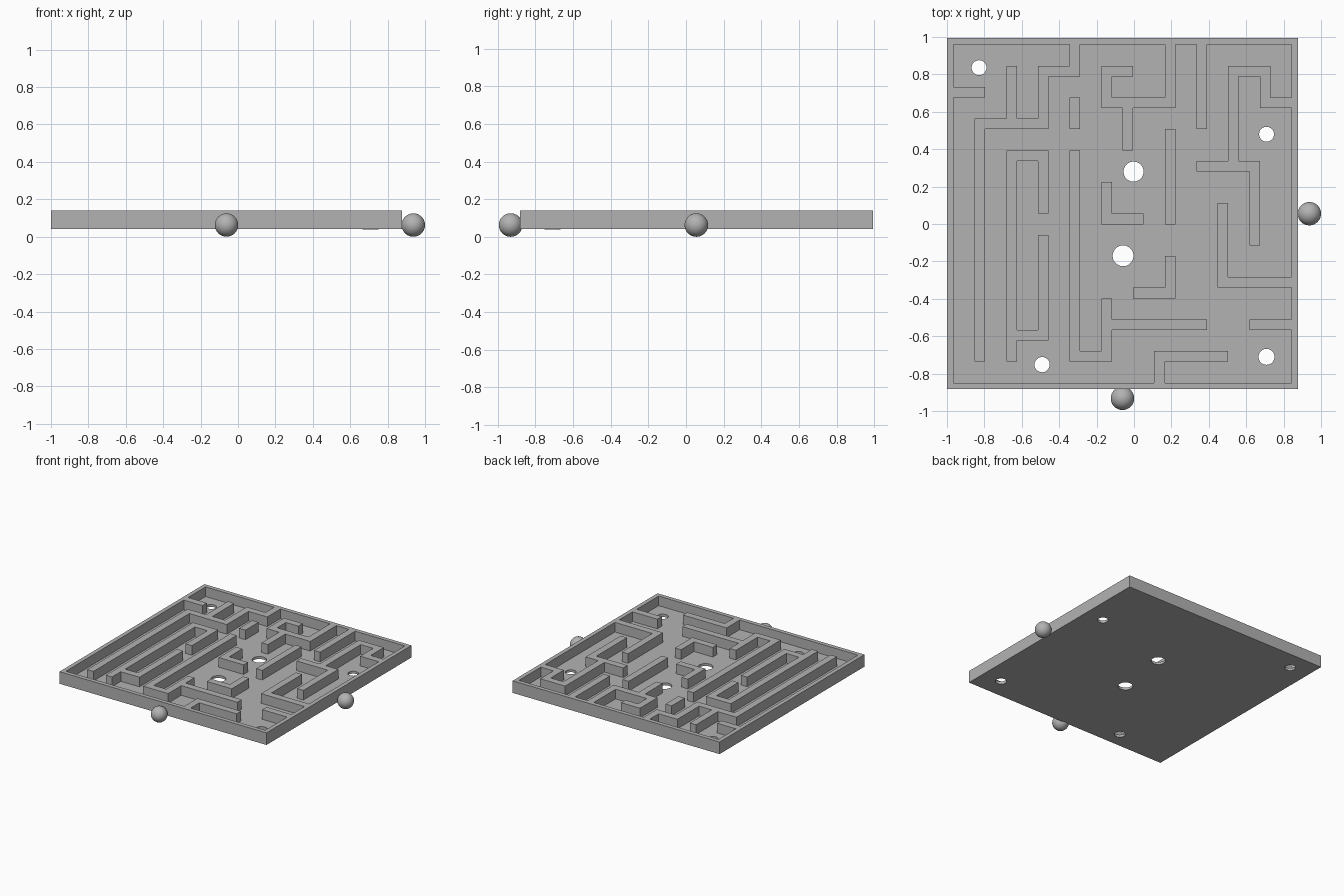
import bpy, bmesh, math

cube = bpy.data.objects.get("Cube")
if cube:
    bpy.data.objects.remove(cube)

CENTER = (-0.0615, 0.055)
HALF = 0.9385                      # half width of the square board
BOTTOM, FLOOR, TOP = 0.042, 0.062, 0.141
CELLS = 32                         # corridor and wall grid inside the rim
STEP = 1.808 / CELLS
BALL_RADIUS = 0.0625

grey = bpy.data.materials.new("warm_grey")
grey.use_nodes = True
GREY = (0.45, 0.45, 0.45, 1)
grey.diffuse_color = GREY
grey.node_tree.nodes["Principled BSDF"].inputs["Base Color"].default_value = GREY


def add_object(name, bm):
    mesh = bpy.data.meshes.new(name)
    bmesh.ops.recalc_face_normals(bm, faces=bm.faces)
    bm.to_mesh(mesh)
    bm.free()
    mesh.materials.append(grey)
    obj = bpy.data.objects.new(name, mesh)
    obj.location = (*CENTER, 0)
    bpy.context.collection.objects.link(obj)
    return obj


def subtract(target, cutter):
    cutter.hide_render = True
    mod = target.modifiers.new("cut", 'BOOLEAN')
    mod.operation, mod.solver, mod.object = 'DIFFERENCE', 'EXACT', cutter
    bpy.context.view_layer.objects.active = target
    bpy.ops.object.modifier_apply(modifier=mod.name)
    bpy.data.objects.remove(cutter)


def cylinder(bm, x, y, radius, low, high, capped=True):
    made = bmesh.ops.create_cone(bm, segments=20, cap_ends=capped,
                                 radius1=radius, radius2=radius, depth=high - low)
    bmesh.ops.translate(bm, verts=made["verts"], vec=(x, y, (low + high) / 2))


# Wall centre lines as (column, row) cells, counted from the back left corner
outer_walls = [
    [(0, 4), (2, 4)],
    [(2, 29), (2, 7), (8, 7), (8, 2), (11, 2), (11, 0)],
    [(5, 7), (5, 2)],
    [(20, 0), (20, 5), (14, 5), (14, 2), (16, 2)],
    [(16, 5), (16, 9)],
    [(23, 0), (23, 7)],
    [(31, 5), (29, 5), (29, 2), (26, 2), (26, 11)],
    [(25, 15), (25, 22), (31, 22)],
    [(28, 26), (31, 26)],
    [(19, 31), (19, 29), (25, 29)],
]
inner_walls = [
    [(11, 5), (11, 7)],
    [(23, 11), (28, 11), (28, 18)],
    [(11, 10), (11, 29), (14, 29), (14, 24)],
    [(14, 26), (23, 26)],
    [(20, 20), (20, 23), (17, 23)],
    [(20, 8), (20, 16)],
    [(14, 13), (14, 16), (17, 16)],
    [(8, 15), (8, 10), (5, 10), (5, 29)],
    [(5, 27), (8, 27), (8, 18)],
]
wall_cells = set()
for path in outer_walls + inner_walls:
    for (c0, r0), (c1, r1) in zip(path, path[1:]):
        for c in range(min(c0, c1), max(c0, c1) + 1):
            for r in range(min(r0, r1), max(r0, r1) + 1):
                wall_cells.add((c, r))

# Solid board
bm = bmesh.new()
bmesh.ops.create_cube(bm, size=1)
bmesh.ops.scale(bm, verts=bm.verts, vec=(2 * HALF, 2 * HALF, TOP - BOTTOM))
bmesh.ops.translate(bm, verts=bm.verts, vec=(0, 0, (TOP + BOTTOM) / 2))
board = add_object("maze_board", bm)

# Corridors: every cell without a wall, raised into one cutter
bm = bmesh.new()
edge = STEP * CELLS / 2
grid = [[bm.verts.new((c * STEP - edge, edge - r * STEP, FLOOR))
         for r in range(CELLS + 1)] for c in range(CELLS + 1)]
for c in range(CELLS):
    for r in range(CELLS):
        if (c, r) not in wall_cells:
            bm.faces.new((grid[c][r], grid[c][r + 1],
                          grid[c + 1][r + 1], grid[c + 1][r]))
bmesh.ops.delete(bm, geom=[v for v in bm.verts if not v.link_faces], context='VERTS')
raised = bmesh.ops.extrude_face_region(bm, geom=bm.faces[:], use_keep_orig=True)
tops = [g for g in raised["geom"] if isinstance(g, bmesh.types.BMVert)]
bmesh.ops.translate(bm, verts=tops, vec=(0, 0, TOP))
bmesh.ops.recalc_face_normals(bm, faces=bm.faces)
bmesh.ops.dissolve_limit(bm, angle_limit=math.radians(1),
                         verts=bm.verts, edges=bm.edges)
bmesh.ops.triangulate(bm, faces=bm.faces)
subtract(board, add_object("corridor_cutter", bm))

# Round holes through the floor: x, y, radius
holes = [(-0.767, 0.781, 0.04), (0.77, 0.425, 0.04), (0.059, 0.225, 0.054),
         (0.003, -0.225, 0.056), (-0.43, -0.807, 0.041), (0.77, -0.765, 0.043)]
bm = bmesh.new()
for x, y, radius in holes:
    cylinder(bm, x, y, radius, 0, TOP * 2)
subtract(board, add_object("hole_cutter", bm))

# Thin sleeve lining the front left hole, just proud of the underside
bm = bmesh.new()
cylinder(bm, *holes[-1], BOTTOM - 0.004, FLOOR, capped=False)
add_object("hole_sleeve", bm)

# Tilt knobs on the front and left edges
reach = HALF + BALL_RADIUS
for name, x, y in (("front_knob", 0, 0.014 - reach), ("left_knob", reach - 0.002, 0)):
    bm = bmesh.new()
    bmesh.ops.create_uvsphere(bm, u_segments=32, v_segments=20, radius=BALL_RADIUS)
    bmesh.ops.translate(bm, verts=bm.verts, vec=(x, y, BALL_RADIUS))
    knob = add_object(name, bm)
    knob.data.shade_smooth()
